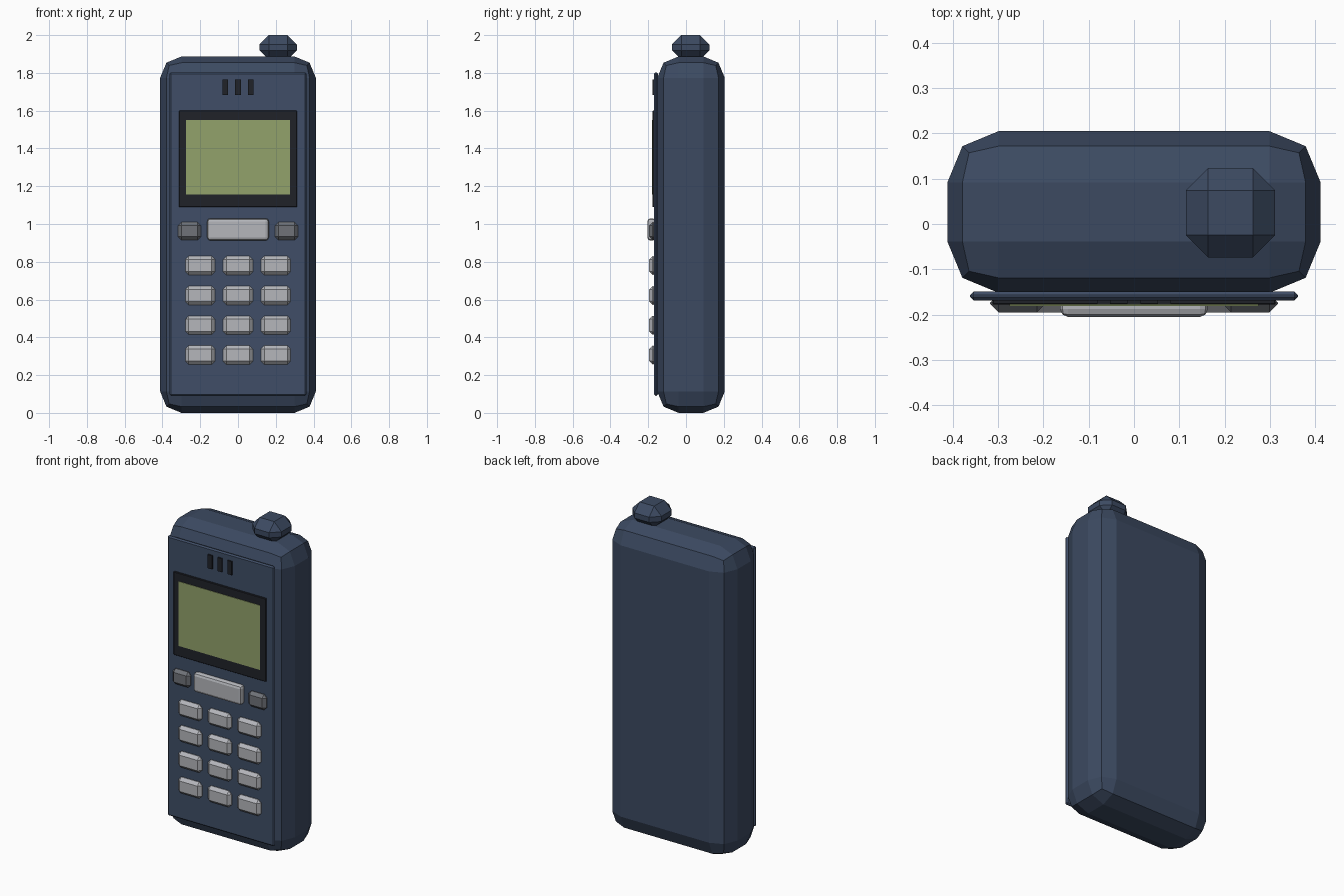
import bpy, bmesh

if "Cube" in bpy.data.objects:
    bpy.data.objects.remove(bpy.data.objects["Cube"])


def material(name, rgb):
    m = bpy.data.materials.new(name)
    m.diffuse_color = (*rgb, 1)
    m.use_nodes = True
    m.node_tree.nodes["Principled BSDF"].inputs["Base Color"].default_value = m.diffuse_color
    return m


SHELL = material("shell_blue", (0.045, 0.068, 0.12))
PANEL = material("panel_blue", (0.05, 0.076, 0.135))
DARK = material("dark_plastic", (0.014, 0.016, 0.022))
LCD = material("lcd_green", (0.29, 0.36, 0.145))
KEY = material("key_grey", (0.46, 0.47, 0.50))
SOFT = material("soft_key_grey", (0.16, 0.17, 0.19))


def block(name, x, y, z, mat, bevel=0, segments=1):
    """Box spanning the (min, max) ranges, with bevelled edges."""
    bm = bmesh.new()
    bmesh.ops.create_cube(bm, size=1)
    for v in bm.verts:
        v.co = [lo + (c + 0.5) * (hi - lo) for c, (lo, hi) in zip(v.co, (x, y, z))]
    if bevel:
        bmesh.ops.bevel(bm, geom=bm.edges[:], offset=bevel, offset_type='OFFSET',
                        segments=segments, profile=0.5, affect='EDGES', clamp_overlap=True)
    mesh = bpy.data.meshes.new(name)
    bm.to_mesh(mesh)
    bm.free()
    mesh.materials.append(mat)
    ob = bpy.data.objects.new(name, mesh)
    bpy.context.collection.objects.link(ob)
    return ob


def span(centre, size):
    return (centre - size / 2, centre + size / 2)


# Shell and stub antenna
block("body", (-0.412, 0.412), (-0.152, 0.205), (0, 1.887), SHELL, 0.113, 2)
block("antenna", span(0.213, 0.197), span(0.025, 0.197), (1.87, 2.0), SHELL, 0.049)

# Front panel, display frame and display
block("front_panel", (-0.362, 0.362), (-0.169, -0.149), (0.09, 1.803), PANEL, 0.008)
block("screen_frame", (-0.313, 0.313), (-0.178, -0.160), (1.09, 1.60), DARK, 0.003)
block("screen", (-0.275, 0.275), (-0.181, -0.170), (1.155, 1.55), LCD)

# Earpiece slots
for i in (-1, 0, 1):
    block(f"earpiece_slot_{i + 2}", span(i * 0.067, 0.03), (-0.178, -0.162), (1.682, 1.765), DARK)

# Wide central key with a soft key on either side
block("menu_key", (-0.163, 0.163), (-0.205, -0.160), (0.912, 1.03), KEY, 0.017, 2)
for side, s in (("left", -1), ("right", 1)):
    block(f"soft_key_{side}", span(s * 0.257, 0.121), (-0.195, -0.155), (0.915, 1.01), SOFT, 0.018)

# Number keys, four rows of three
for row in range(4):
    for col in range(3):
        block(f"number_key_{row * 3 + col + 1}", span((col - 1) * 0.2, 0.158),
              (-0.195, -0.155), span(0.78 - row * 0.158, 0.1), KEY, 0.018)
